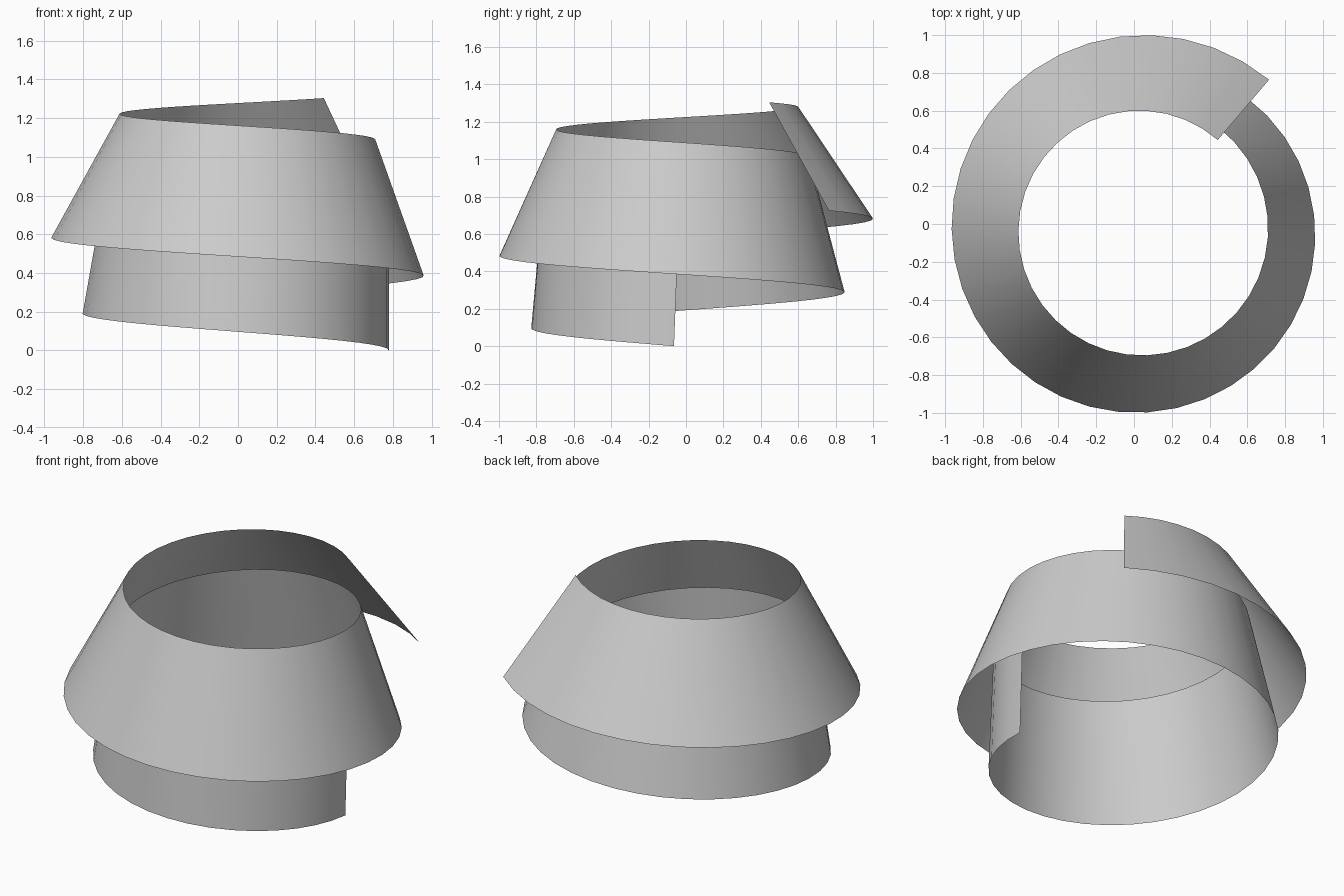
import bpy, bmesh, math

cube = bpy.data.objects.get("Cube")
if cube:
    bpy.data.objects.remove(cube, do_unlink=True)

# Plain grey material
grey = bpy.data.materials.new("light_grey")
grey.use_nodes = True
colour = (0.6, 0.6, 0.6, 1)
grey.diffuse_color = colour
grey.node_tree.nodes["Principled BSDF"].inputs["Base Color"].default_value = colour

SEGMENTS = 72
QUARTERS = 7.449            # length of the winding in quarter turns
CENTRE = (0.035, -0.035)


def curve(start, slope, bend, q):
    return start + slope * q + bend * q * q


def edge_point(q, radius, z, lead=0):
    a = -(q + lead) * math.pi / 2
    return (CENTRE[0] + radius * math.cos(a), CENTRE[1] + radius * math.sin(a), z)


# Clockwise rising ribbon that flares outward at its lower edge as it winds
bm = bmesh.new()
pairs = []
for i in range(SEGMENTS + 1):
    t = i / SEGMENTS
    q = QUARTERS * t
    low = edge_point(q, curve(0.745, 0.0498, -0.0012, q),
                     curve(0, 0.095, 0.0003, q), 0.025 * (1 - t))
    high = edge_point(q, curve(0.745, -0.0199, 0.0006, q),
                      curve(0.75, 0.0974, -0.0031, q))
    pairs.append((bm.verts.new(low), bm.verts.new(high)))
for (a, b), (c, d) in zip(pairs, pairs[1:]):
    bm.faces.new((c, a, b, d)).smooth = True

mesh = bpy.data.meshes.new("spiral_ribbon")
bm.to_mesh(mesh)
bm.free()
mesh.materials.append(grey)
ribbon = bpy.data.objects.new("spiral_ribbon", mesh)
bpy.context.collection.objects.link(ribbon)
